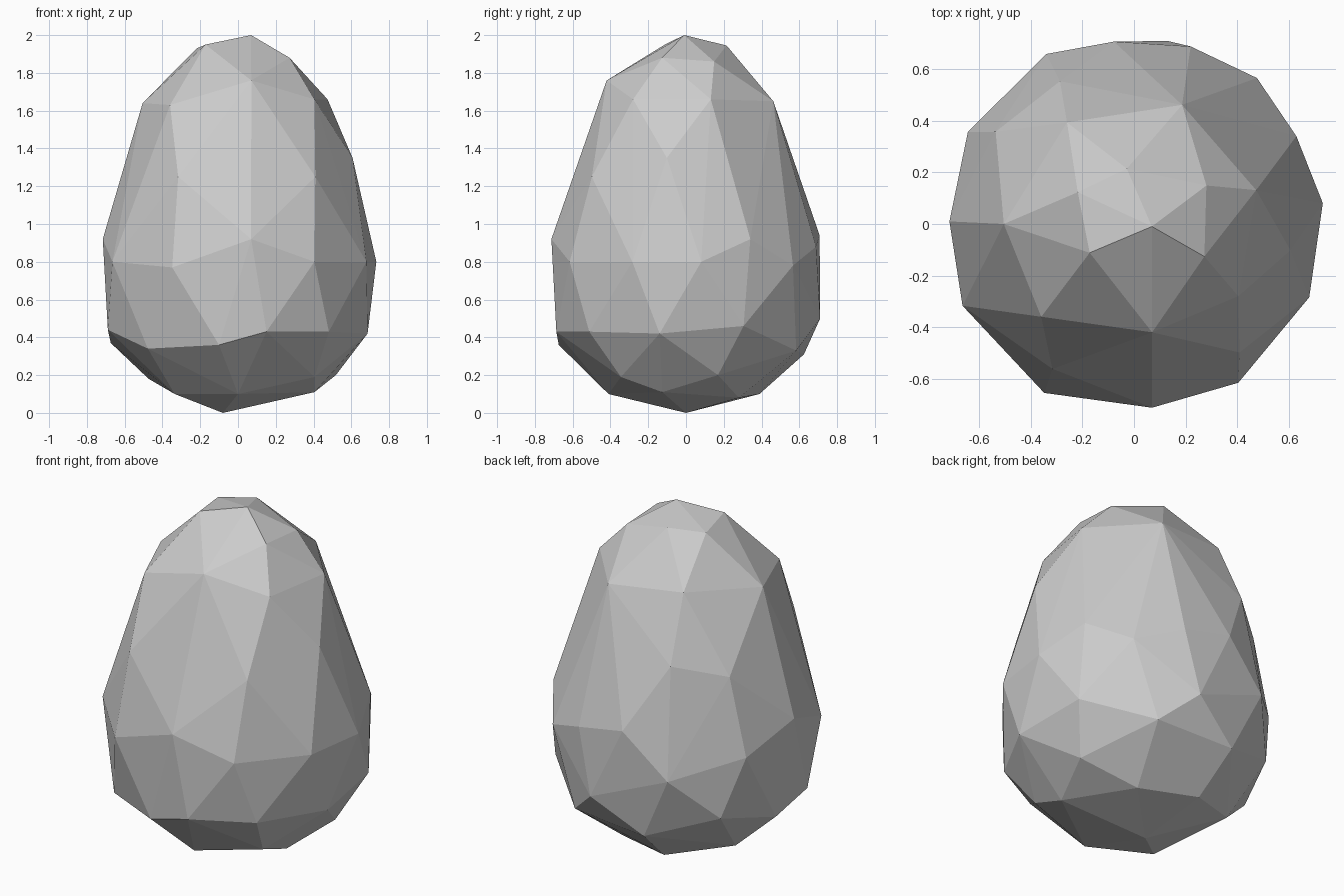
import bpy, bmesh, math

# Egg outline: (height, radius), widest below the middle
PROFILE = [(0, .08), (.08, .35), (.1, .41), (.2, .545), (.31, .645), (.34, .675),
           (.42, .70), (.5, .722), (.69, .742), (.77, .742), (.92, .716), (1.25, .645),
           (1.35, .615), (1.64, .505), (1.76, .426), (1.86, .318), (1.925, .262),
           (1.95, .205), (2.0, .07)]


def radius(z):
    for (z0, r0), (z1, r1) in zip(PROFILE, PROFILE[1:]):
        if z <= z1:
            return r0 + (r1 - r0) * (z - z0) / (z1 - z0)
    return PROFILE[-1][1]


# Uneven rings of corners on the outline: (bearing in degrees, height)
CROWN = [(-8, 2), (213, 1.95), (150.5, 1.93), (97.4, 1.945), (-24.8, 1.88), (28, 1.86)]
SHOULDER = [(123.4, 1.69), (68, 1.65), (15.5, 1.66), (180, 1.64), (225, 1.63),
            (-80.5, 1.76), (-34.7, 1.66)]
SIDE = [(146.3, 1.25), (117.4, 1.32), (-50.6, 1.25), (-9.5, 1.35), (240.6, 1.25)]
BELT = [(-84.4, .92), (-56.7, .8), (-22.7, .8), (6.3, .8), (28.4, .92), (49.9, .78),
        (72.3, .88), (96.3, .94), (117.3, .69), (151, .8), (179.2, .92), (205.5, .8),
        (242, .77)]
LOWER = [(-77.6, .43), (-46.8, .43), (-11.5, .42), (25.4, .46), (61.3, .33), (79.6, .5),
         (104.5, .31), (140.2, .45), (169.8, .37), (192.4, .44), (225, .34), (261.5, .36)]
BASE = [(-40.4, .19), (-17.2, .11), (18.1, .2), (53.1, .08), (108.4, .1), (155.9, .18),
        (215.2, .1), (270, .1), (180, 0)]

# Faceted egg-shaped stone: flat faces stretched over the rings
bm = bmesh.new()
for ring in (CROWN, SHOULDER, SIDE, BELT, LOWER, BASE):
    for bearing, z in ring:
        a, r = math.radians(bearing), radius(z)
        bm.verts.new((r * math.cos(a), r * math.sin(a), z))
hull = bmesh.ops.convex_hull(bm, input=bm.verts)
loose = [v for v in bm.verts if not v.link_faces]
bmesh.ops.delete(bm, geom=loose, context='VERTS')
bmesh.ops.recalc_face_normals(bm, faces=bm.faces)

mesh = bpy.data.meshes.new("faceted_egg")
bm.to_mesh(mesh)
bm.free()
stone = bpy.data.materials.new("stone_grey")
stone.diffuse_color = (0.6, 0.6, 0.6, 1)
mesh.materials.append(stone)
egg = bpy.data.objects.new("faceted_egg", mesh)
bpy.context.collection.objects.link(egg)
